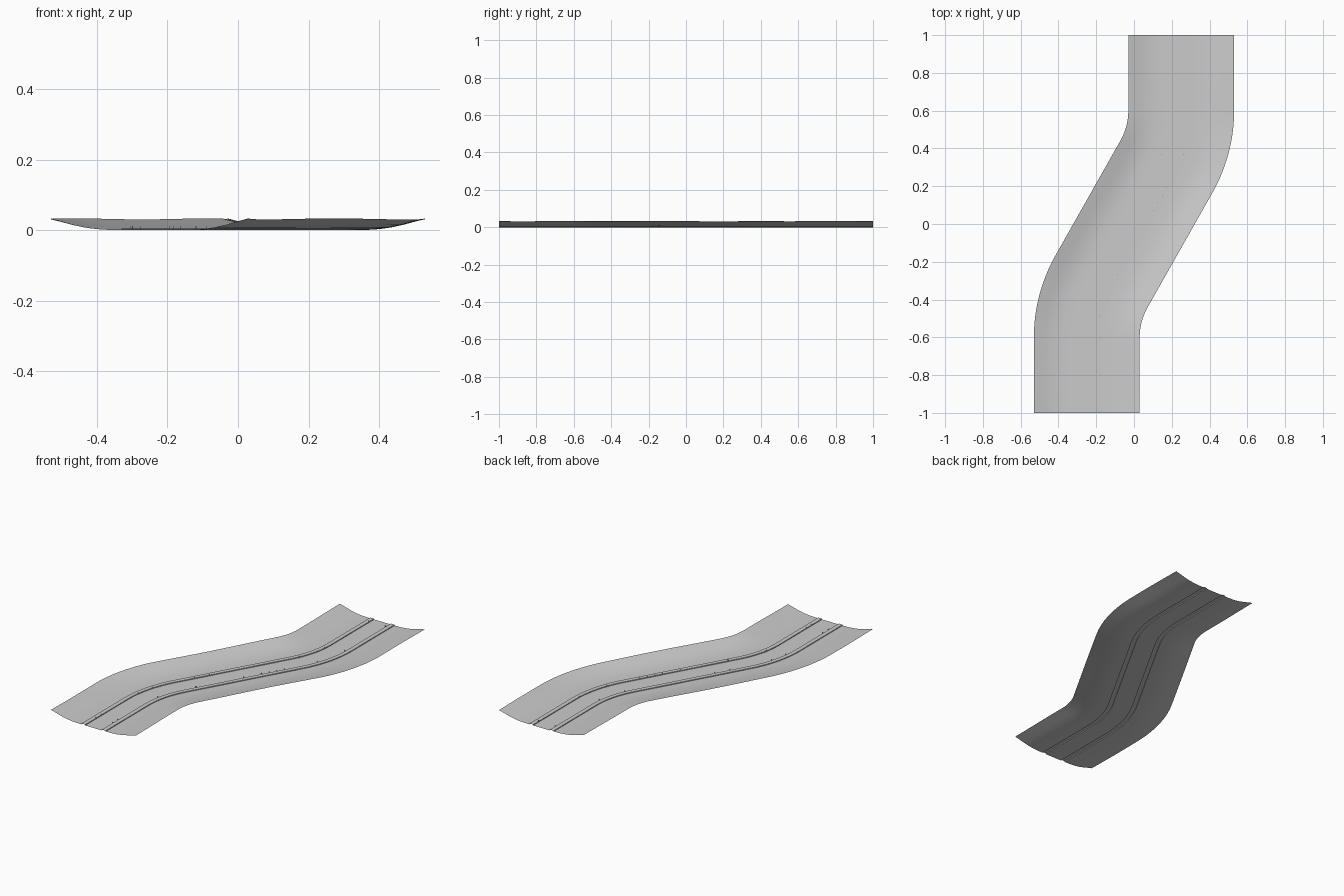
import bpy, bmesh, math
from mathutils import Vector, Matrix

cube = bpy.data.objects.get("Cube")
if cube:
    bpy.data.objects.remove(cube, do_unlink=True)

RADIUS = 0.6
BEND = math.radians(29.5)
RAIL_IN, RAIL_OUT, RAIL_H = 0.055, 0.08, 0.005


def half_path():
    """Centre line from the middle to the back end: (x, y, heading)."""
    half = (0.6 - RADIUS * math.sin(BEND)) / math.cos(BEND)
    pts = []
    for i in range(8):
        d = half * i / 8
        pts.append((d * math.sin(BEND), d * math.cos(BEND), BEND))
    for i in range(17):
        a = BEND * (1 - i / 16)
        pts.append((0.25 - RADIUS * (1 - math.cos(a)),
                    0.6 - RADIUS * math.sin(a), a))
    for i in range(1, 9):
        pts.append((0.25, 0.6 + 0.4 * i / 8, 0))
    return pts


back = half_path()
path = [(-x, -y, a) for x, y, a in reversed(back[1:])] + back

# Half cross-section: flat bed, square raised rail, flaring bank
half_section = [(RAIL_IN, 0), (RAIL_IN, RAIL_H), (RAIL_OUT, RAIL_H), (RAIL_OUT, 0),
                (0.12, 0.001), (0.15, 0.003), (0.185, 0.008), (0.22, 0.016),
                (0.25, 0.0245), (0.28, 0.032)]
section = [(-u, z) for u, z in reversed(half_section)] + half_section


def place(station, u, z):
    x, y, a = station
    return Vector((x + u * math.cos(a), y - u * math.sin(a), z))


def make_object(name, bm):
    mesh = bpy.data.meshes.new(name)
    bm.to_mesh(mesh)
    bm.free()
    obj = bpy.data.objects.new(name, mesh)
    bpy.context.collection.objects.link(obj)
    return obj


# Winding trough with both rails swept along the path
bm = bmesh.new()
rows = []
for st in path:
    row = []
    for u, z in section:
        wave = 0.0015 * math.sin(9 * st[1] + 4 * u)
        lift = max(0, (abs(u) - 0.15) / 0.13)
        row.append(bm.verts.new(place(st, u, z + wave * lift)))
    rows.append(row)
for r0, r1 in zip(rows, rows[1:]):
    for j in range(len(section) - 1):
        bm.faces.new((r0[j], r0[j + 1], r1[j + 1], r1[j]))
track = make_object("track_bed", bm)
bpy.context.view_layer.objects.active = track
track.select_set(True)
bpy.ops.object.shade_smooth_by_angle(angle=math.radians(35))

# Tiny upright pins along the inner side of each rail
pins = {-1: [-0.9, -0.85, -0.51, -0.41, -0.18, -0.1, 0.37, 0.54, 0.95],
        1: [-0.9, -0.85, -0.49, -0.27, -0.02, 0.07, 0.11, 0.15, 0.19, 0.37, 0.57, 0.95]}
bm = bmesh.new()
for side, ys in pins.items():
    for y in ys:
        st = min(path, key=lambda p: abs(place(p, side * RAIL_IN, 0).y - y))
        pos = place(st, side * RAIL_IN, 0.006)
        pos += Vector((math.sin(st[2]), math.cos(st[2]), 0)) * (y - pos.y)
        bmesh.ops.create_cube(bm, size=1, matrix=Matrix.Translation(pos)
                              @ Matrix.Diagonal((0.002, 0.002, 0.012, 1)))
make_object("rail_pins", bm)
